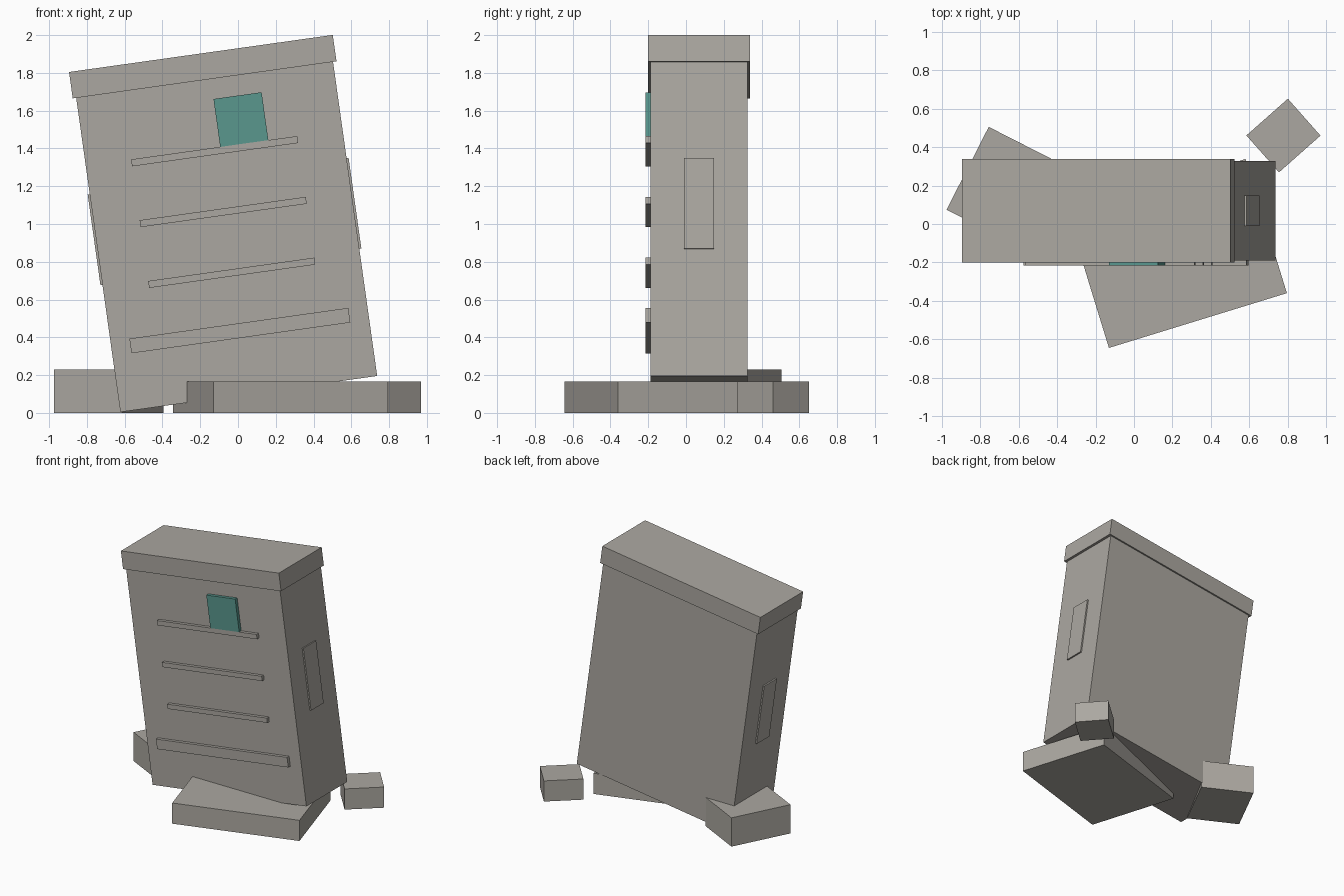
import bpy
from math import radians
from mathutils import Matrix, Vector

old = bpy.data.objects.get("Cube")
if old:
    bpy.data.objects.remove(old, do_unlink=True)


def make_material(name, rgb):
    mat = bpy.data.materials.new(name)
    mat.use_nodes = True
    mat.diffuse_color = (*rgb, 1)
    mat.node_tree.nodes["Principled BSDF"].inputs["Base Color"].default_value = (*rgb, 1)
    return mat


stone = make_material("warm_grey_stone", (0.41, 0.39, 0.355))
teal = make_material("teal_panel", (0.10, 0.31, 0.27))


def box(name, size, matrix, mat=stone):
    bpy.ops.mesh.primitive_cube_add(size=1)
    ob = bpy.context.object
    ob.name = name
    ob.data.transform(Matrix.Diagonal((*size, 1)))
    ob.matrix_world = matrix
    ob.data.materials.append(mat)
    return ob


# Frame of the leaning cabinet: origin at the middle of its base
LEAN = Matrix.Translation((0.057, 0.069, 0.1)) @ Matrix.Rotation(radians(-8), 4, 'Y')
WIDTH, DEPTH, HEIGHT = 1.373, 0.515, 1.68


def on_cabinet(name, size, centre, mat=stone):
    return box(name, size, LEAN @ Matrix.Translation(Vector(centre)), mat)


# Cabinet and overhanging cap
on_cabinet("cabinet_body", (WIDTH, DEPTH, HEIGHT), (0, 0, HEIGHT / 2))
on_cabinet("cabinet_cap", (1.41, 0.54, 0.141), (0, 0, HEIGHT + 0.07))

# Ledges across the front, the lowest one wider and thicker
front_y = -DEPTH / 2 - 0.0025
for i in range(3):
    on_cabinet(f"front_ledge_{i + 1}", (0.888, 0.047, 0.037), (0, front_y, 1.298 - 0.325 * i))
on_cabinet("lower_ledge", (1.17, 0.047, 0.078), (0, front_y, 0.339))

# Coloured panel standing on the top ledge
on_cabinet("front_panel", (0.257, 0.047, 0.257), (0.161, front_y, 1.444), teal)

# Raised plates on both sides
for side, name in ((1, "left_side_plate"), (-1, "right_side_plate")):
    on_cabinet(name, (0.04, 0.16, 0.485), (side * (WIDTH / 2 - 0.009), 0, 0.922))

# Rubble blocks lying on the ground
for name, size, x, y, turn in (
    ("front_slab", (0.968, 0.73, 0.165), 0.225, -0.153, 17.1),
    ("back_right_block", (0.404, 0.483, 0.23), -0.685, 0.198, -27),
    ("back_left_block", (0.288, 0.256, 0.165), 0.777, 0.46, 41.5),
):
    place = Matrix.Translation((x, y, size[2] / 2)) @ Matrix.Rotation(radians(turn), 4, 'Z')
    box(name, size, place)
